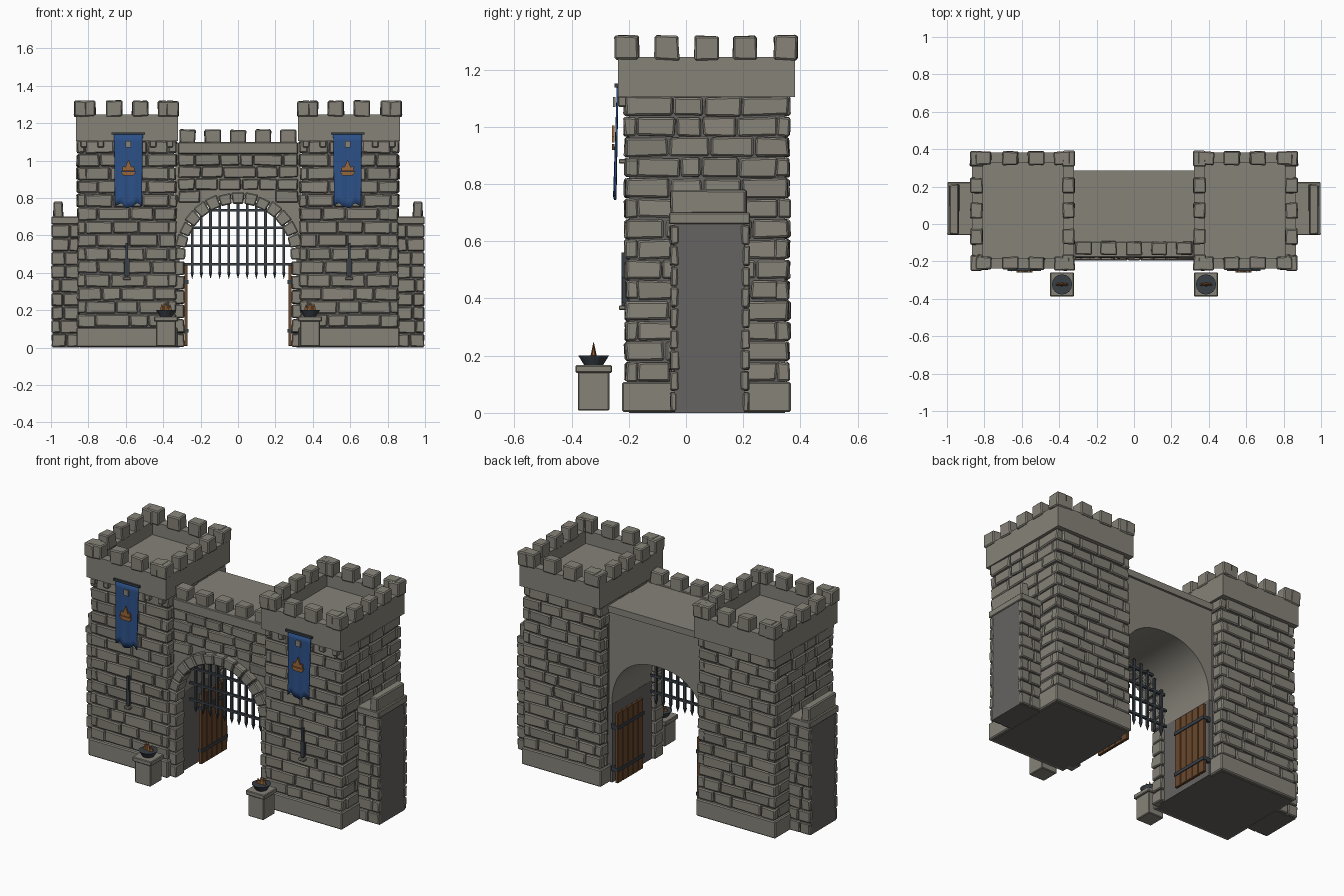
import bpy, bmesh, math, random
from mathutils import Matrix, Vector

if "Cube" in bpy.data.objects:
    bpy.data.objects.remove(bpy.data.objects["Cube"])

random.seed(7)


def material(name, col):
    m = bpy.data.materials.new(name)
    m.diffuse_color = (*col, 1)
    m.use_nodes = True
    m.node_tree.nodes["Principled BSDF"].inputs["Base Color"].default_value = m.diffuse_color
    return m


STONE = material("stone", (0.24, 0.225, 0.19))
MORTAR = material("dark_mortar", (0.13, 0.126, 0.12))
IRON = material("iron", (0.04, 0.05, 0.06))
WOOD = material("wood", (0.14, 0.065, 0.026))
BLUE = material("blue_cloth", (0.025, 0.08, 0.24))
FLAME = material("flame_orange", (0.32, 0.13, 0.04))


def box(bm, x, y, z, jit=0.0):
    """Box from three (low, high) ranges, with optional rough corners."""
    c = Vector(((x[0] + x[1]) / 2, (y[0] + y[1]) / 2, (z[0] + z[1]) / 2))
    s = (x[1] - x[0], y[1] - y[0], z[1] - z[0])
    vs = bmesh.ops.create_cube(bm, size=1, matrix=Matrix.Translation(c) @ Matrix.Diagonal((*s, 1)))["verts"]
    for v in vs:
        v.co += Vector([random.uniform(-jit, jit) for _ in range(3)])
    return vs


def cone(bm, pos, r1, r2, h, seg=16, flat=1.0):
    m = Matrix.Translation(pos) @ Matrix.Diagonal((1, flat, 1, 1))
    bmesh.ops.create_cone(bm, cap_ends=True, segments=seg, radius1=r1, radius2=r2, depth=h, matrix=m)


def prism(bm, pts, y0, y1):
    """Extrude an x-z outline from y0 to y1."""
    f = bm.faces.new([bm.verts.new((x, y0, z)) for x, z in pts])
    ex = bmesh.ops.extrude_face_region(bm, geom=[f])["geom"]
    for v in ex:
        if isinstance(v, bmesh.types.BMVert):
            v.co.y = y1
    bmesh.ops.recalc_face_normals(bm, faces=bm.faces)


def finish(name, bm, mat, mirror=False, bevel=0.0, smooth=False):
    me = bpy.data.meshes.new(name)
    bm.to_mesh(me)
    bm.free()
    me.materials.append(mat)
    ob = bpy.data.objects.new(name, me)
    bpy.context.collection.objects.link(ob)
    if bevel:
        b = ob.modifiers.new("bevel", "BEVEL")
        b.width, b.segments = bevel, 1
    if mirror:
        m = ob.modifiers.new("mirror", "MIRROR")
        m.use_mirror_merge = False
    if smooth:
        bpy.ops.object.select_all(action="DESELECT")
        ob.select_set(True)
        bpy.context.view_layer.objects.active = ob
        bpy.ops.object.shade_smooth_by_angle(angle=math.radians(30))
    return ob


def boxes(name, mat, items, mirror=False, bevel=0.0, jit=0.0):
    bm = bmesh.new()
    for it in items:
        box(bm, *it, jit)
    return finish(name, bm, mat, mirror, bevel)


def course(bm, axis, u0, u1, face, out, z0, z1, width=0.14):
    """One row of rough stones along an axis; face is the outer plane."""
    n = max(1, round((u1 - u0) / width))
    cuts = [u0] + [u0 + (u1 - u0) * (i + random.uniform(-0.28, 0.28)) / n for i in range(1, n)] + [u1]
    for a, b in zip(cuts, cuts[1:]):
        p = face + out * random.uniform(-0.004, 0.005)
        d = tuple(sorted((p, p - out * 0.045)))
        u, z = (a + 0.003, b - 0.003), (z0 + 0.003, z1 - 0.003)
        box(bm, *((u, d, z) if axis == "x" else (d, u, z)), 0.004)


CX, X0, X1, Y0, Y1 = 0.594, 0.329, 0.859, -0.213, 0.36

# Tower cores, plinths and coursed stones
boxes("tower_core", MORTAR, [((X0 + .012, X1 - .012), (Y0 + .013, Y1 - .013), (0, 1.15))], True)
boxes("tower_plinth", STONE, [((0.324, 0.864), (-0.224, 0.367), (0.003, 0.108))], True, 0.006)
bm = bmesh.new()
rows = 14
for i in range(rows):
    z0, z1 = 0.108 + i * 1.0 / rows, 0.108 + (i + 1) * 1.0 / rows
    a, b = (0.04, 0) if i % 2 else (0, 0.04)
    course(bm, "x", X0 + a, X1 - a, Y0, -1, z0, z1)
    course(bm, "x", X0 + a, X1 - a, Y1, 1, z0, z1)
    course(bm, "y", Y0 + b, Y1 - b, X1, 1, z0, z1)
    if z1 > 0.98:
        course(bm, "y", Y0 + b, Y1 - b, X0, -1, z0, z1)
    else:   # corner stones beside the passage
        course(bm, "y", Y0 + b, Y0 + 0.08, X0, -1, z0, z1)
        course(bm, "y", Y1 - 0.075, Y1 - b, X0, -1, z0, z1)
finish("tower_stones", bm, STONE, True, 0.006)

# Tower parapets with floor, corbels and merlons
PX0, PX1, PY0, PY1, T = 0.322, 0.866, -0.238, 0.381, 0.055
pz = (1.105, 1.245)
boxes("tower_parapet", STONE, [
    ((PX0, PX1), (PY0, PY0 + T), pz), ((PX0, PX1), (PY1 - T, PY1), pz),
    ((PX0, PX0 + T), (PY0 + T, PY1 - T), pz), ((PX1 - T, PX1), (PY0 + T, PY1 - T), pz)], True)
boxes("tower_floor", STONE, [((PX0 + .01, PX1 - .01), (PY0 + .01, PY1 - .01), (1.108, 1.165))], True)
boxes("corbels", STONE, [((CX + d - .017, CX + d + .017), (-0.238, -0.2), (1.07, 1.106))
                         for d in (-0.23, -0.14, -0.05, 0.05, 0.14, 0.23)], True, 0.004)
mer = []
for x in (0.385, 0.523, 0.662, 0.805):
    for y in (-0.21, 0.352):
        mer.append(((x - .043, x + .043), (y - .035, y + .035), (1.235, 1.32)))
for y in (-0.207, -0.067, 0.072, 0.206, 0.348):
    for x in (0.35, 0.842):
        mer.append(((x - .033, x + .033), (y - .041, y + .041), (1.235, 1.318)))
boxes("tower_merlons", STONE, mer, True, 0.006, 0.004)

# Side wall stubs
boxes("side_wall_core", MORTAR, [((0.85, 0.992), (-0.04, 0.205), (0, 0.67))], True)
bm = bmesh.new()
for i in range(9):
    z0, z1 = 0.002 + i * 0.073, 0.002 + (i + 1) * 0.073
    for f, o in ((-0.055, -1), (0.222, 1)):
        # thin facing stones wrapping the free edge
        k = random.uniform(0.9, 0.95)
        for a, b in ((0.85, k), (k, 0.998)):
            d = tuple(sorted((f, f - o * random.uniform(0.022, 0.032))))
            box(bm, (a + .002, b - .002), d, (z0 + .003, z1 - .003), 0.003)
finish("side_wall_stones", bm, STONE, True, 0.005)
boxes("side_wall_cap", STONE, [((0.85, 0.998), (-0.06, 0.224), (0.66, 0.70))], True, 0.004)
boxes("side_wall_parapet", STONE, [((0.935, 0.987), (-0.053, 0.211), (0.695, 0.78))], True, 0.006, 0.003)

# Gate wall with a vaulted passage
bm = bmesh.new()
pts = [(-0.335, 1.05), (-0.335, 0.48)]
for i in range(33):
    t = math.pi * (1 - i / 32)
    c, s = math.cos(t), max(0, math.sin(t))
    pts.append((math.copysign(abs(c) ** 0.88, c) * 0.314, 0.48 + 0.315 * s ** 0.88))
pts += [(0.335, 0.48), (0.335, 1.05)]
prism(bm, pts, -0.155, 0.272)
finish("gate_wall", bm, STONE, smooth=True)
boxes("passage_side", MORTAR, [((0.313, 0.36), (-0.15, 0.27), (0, 0.482))], True)
boxes("gate_deck", STONE, [((-0.335, 0.335), (-0.15, 0.286), (1.05, 1.09))])
boxes("gate_parapet_band", STONE, [((-0.32, 0.32), (-0.178, -0.095), (1.035, 1.098))], bevel=0.004)
boxes("gate_merlons", STONE, [((x - .043, x + .043), (-0.165, -0.095), (1.085, 1.165))
                              for x in (-0.27, -0.135, 0, 0.135, 0.27)], False, 0.006, 0.004)
bm = bmesh.new()
for i, z in enumerate((0.84, 0.905, 0.97)):
    course(bm, "x", -0.322, 0.322, -0.178, -1, z, z + 0.065, 0.11 + 0.02 * (i % 2))
for s in (-1, 1):
    course(bm, "x", *sorted((s * 0.2, s * 0.322)), -0.178, -1, 0.775, 0.84)
finish("gate_facing_stones", bm, STONE, bevel=0.005)

# Arch ring stones and jamb stones
bm = bmesh.new()
N = 15
for i in range(N):
    r1 = 0.346 + random.uniform(-0.006, 0.006)
    for v in box(bm, (0, 1), (-0.195, -0.11), (0, 1)):
        a = -0.06 + (math.pi + 0.12) * (i + 0.03 + 0.94 * v.co.x) / N
        r = 0.283 + (r1 - 0.283) * v.co.z
        v.co = (r * math.cos(a), v.co.y, 0.487 + r * math.sin(a))
bmesh.ops.recalc_face_normals(bm, faces=bm.faces)
finish("arch_ring", bm, STONE, bevel=0.006)
boxes("jamb_stones", STONE, [((0.287, 0.345), (-0.192, -0.11), (0.003 + i * .077, 0.075 + i * .077))
                             for i in range(6)], True, 0.005, 0.003)

# Portcullis
bm = bmesh.new()
PY = -0.06
for i in range(-5, 6):
    x = i * 0.049
    top = 0.49 + math.sqrt(0.3 ** 2 - x * x)
    box(bm, (x - .007, x + .007), (PY - .007, PY + .007), (0.40, top))
    cone(bm, (x, PY, 0.384), 0.0, 0.011, 0.036, 6)
for z in (0.445, 0.545, 0.64, 0.735):
    w = 0.285 if z < 0.6 else math.sqrt(0.31 ** 2 - (z - 0.487) ** 2)
    box(bm, (-w, w), (PY - .009, PY + .005), (z - .007, z + .007))
finish("portcullis", bm, IRON)

# Open doors: planks and iron straps
boxes("door_planks", WOOD, [((0.269, 0.287), (0.03 + i * .05, 0.078 + i * .05), (0.008, 0.44))
                            for i in range(5)], True, 0.002)
boxes("door_straps", IRON, [((0.264, 0.292), (0.028, 0.282), (z - .01, z + .01))
                            for z in (0.09, 0.35)], True)
boxes("door_hinges", IRON, [((0.285, 0.316), (0.262, 0.28), (z - .014, z + .014))
                            for z in (0.09, 0.35)], True)

# Arrow slits and sills
boxes("arrow_slit", IRON, [((CX - .007, CX + .007), (-0.226, -0.2), (0.37, 0.56)),
                           ((CX - .013, CX + .013), (-0.224, -0.2), (0.385, 0.475))], True)
boxes("slit_sill", STONE, [((CX - .02, CX + .02), (-0.235, -0.2), (z - .008, z + .008))
                           for z in (0.368, 0.88)], True, 0.003)

# Banners, rods and emblems
bm = bmesh.new()
nx, nz = 14, 10
g = []
for j in range(nz + 1):
    t = j / nz
    for i in range(nx + 1):
        u = i / nx
        low = 0.757 + 0.012 * math.sin(u * 9.5) - 0.004 * math.cos(u * 21)
        g.append(bm.verts.new((CX - 0.008 + (u - .5) * (0.154 - 0.012 * t), -0.242 - 0.01 * t
                               + 0.003 * t * math.sin(u * 16), 1.142 + (low - 1.142) * t)))
for j in range(nz):
    for i in range(nx):
        k = j * (nx + 1) + i
        bm.faces.new((g[k], g[k + nx + 1], g[k + nx + 2], g[k + 1]))
ob = finish("banner", bm, BLUE, True, smooth=True)
ob.modifiers.new("thickness", "SOLIDIFY").thickness = 0.006
BX = CX - 0.008
boxes("banner_rod", IRON, [((BX - .09, BX + .09), (-0.25, -0.237), (1.138, 1.151)),
                           ((BX - .08, BX - .07), (-0.245, -0.2), (1.14, 1.149)),
                           ((BX + .07, BX + .08), (-0.245, -0.2), (1.14, 1.149))], True)
boxes("banner_square", STONE, [((BX - .015, BX + .015), (-0.255, -0.246), (1.07, 1.105))], True)
bm = bmesh.new()
prism(bm, [(BX + x, 0.945 + z) for x, z in ((-.042, -.004), (-.026, -.026), (.026, -.026), (.042, -.004))],
      -0.259, -0.25)
prism(bm, [(BX + x, 0.945 + z) for x, z in ((-.034, 0), (.034, 0), (.03, .024), (.016, .02), (0, .06),
                                           (-.016, .02), (-.03, .024))], -0.259, -0.25)
finish("banner_emblem", bm, FLAME, True)

# Braziers on pedestals
QX, QY = 0.385, -0.323
boxes("brazier_pedestal", STONE, [((QX - .053, QX + .053), (QY - .055, QY + .055), (0.008, 0.145)),
                                  ((QX - .064, QX + .064), (QY - .064, QY + .064), (0.14, 0.167))], True, 0.004)
bm = bmesh.new()
cone(bm, (QX, QY, 0.184), 0.033, 0.054, 0.034, 16)
finish("brazier_bowl", bm, IRON, True)
bm = bmesh.new()
for dx, r, h in ((0, 0.016, 0.05), (-0.022, 0.013, 0.032), (0.022, 0.013, 0.036), (0.01, 0.012, 0.042)):
    cone(bm, (QX + dx, QY, 0.198 + h / 2), r, 0.001, h, 6, 0.7)
finish("brazier_flame", bm, FLAME, True)
